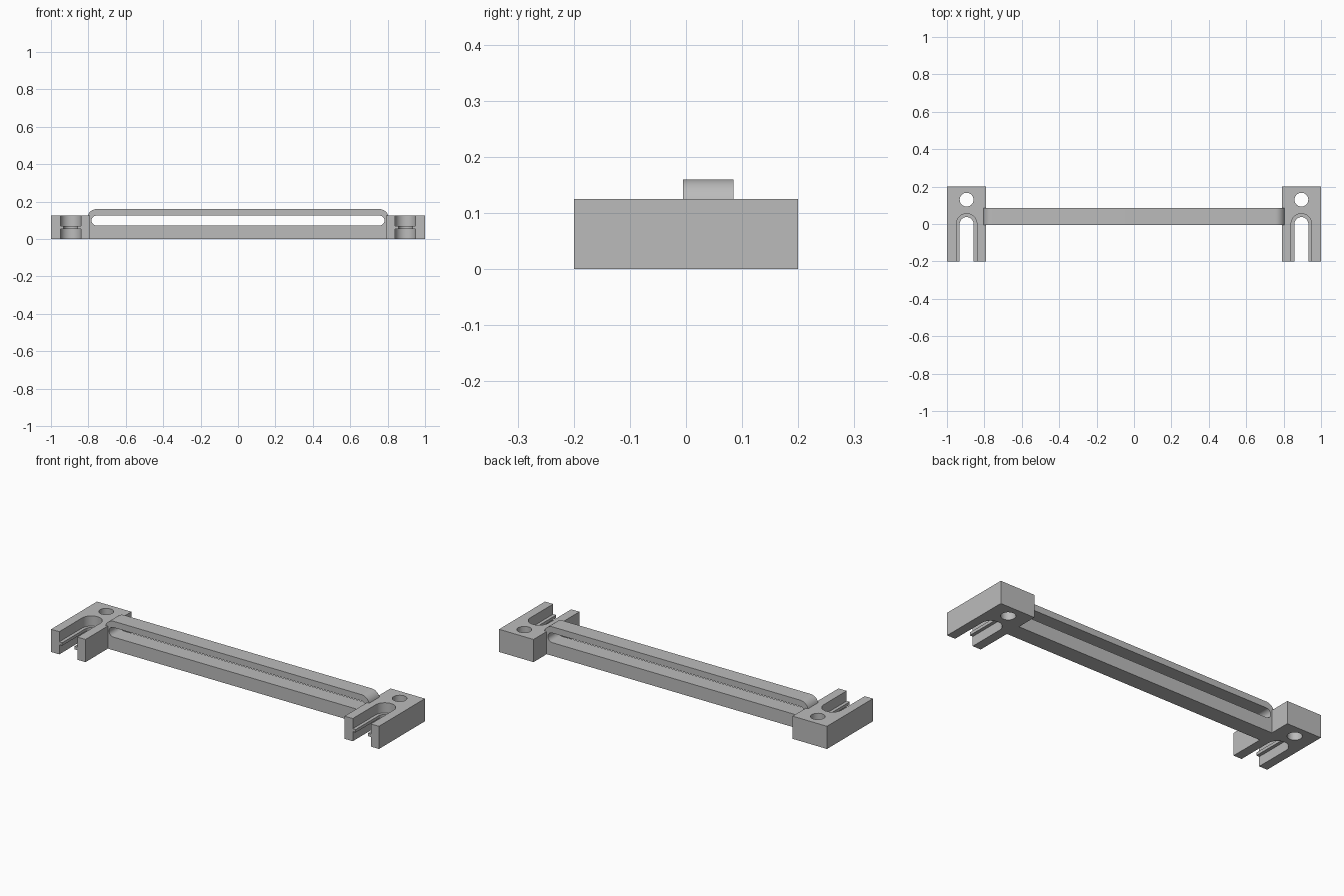
import bpy, bmesh, math

if "Cube" in bpy.data.objects:
    bpy.data.objects.remove(bpy.data.objects["Cube"])

grey = bpy.data.materials.new("plain grey")
grey.diffuse_color = (0.5, 0.5, 0.5, 1)
grey.use_nodes = True
grey.node_tree.nodes["Principled BSDF"].inputs["Base Color"].default_value = grey.diffuse_color


def prism(name, outline, lo, hi, axis):
    """Extrude a 2D outline along z, or along y with the outline in x and z."""
    bm = bmesh.new()
    place = (lambda p: (p[0], p[1], lo)) if axis == "z" else (lambda p: (p[0], lo, p[1]))
    face = bm.faces.new([bm.verts.new(place(p)) for p in outline])
    ext = bmesh.ops.extrude_face_region(bm, geom=[face])["geom"]
    shift = (0, 0, hi - lo) if axis == "z" else (0, hi - lo, 0)
    bmesh.ops.translate(bm, vec=shift, verts=[v for v in ext if isinstance(v, bmesh.types.BMVert)])
    bmesh.ops.recalc_face_normals(bm, faces=bm.faces)
    mesh = bpy.data.meshes.new(name)
    bm.to_mesh(mesh)
    bm.free()
    mesh.materials.append(grey)
    ob = bpy.data.objects.new(name, mesh)
    bpy.context.collection.objects.link(ob)
    return ob


def arc(cx, cy, r, start, end, n):
    return [(cx + r * math.cos(math.radians(start + (end - start) * i / n)),
             cy + r * math.sin(math.radians(start + (end - start) * i / n))) for i in range(n + 1)]


def combine(ob, other, operation):
    mod = ob.modifiers.new("combine", "BOOLEAN")
    mod.operation, mod.solver, mod.object = operation, "EXACT", other
    bpy.context.view_layer.objects.active = ob
    bpy.ops.object.modifier_apply(modifier=mod.name)
    bpy.data.objects.remove(other, do_unlink=True)


def keyhole(cx, r, lo, hi):
    """Round-ended slot, open toward the front."""
    return prism("slot_cutter", arc(cx, 0, r, 0, 180, 24) + [(cx - r, -0.3), (cx + r, -0.3)], lo, hi, "z")


# Long bar with rounded top corners
E, TOP, R = 0.806, 0.16, 0.05
bracket = prism("mounting_bracket", [(-E, 0), (E, 0)] + arc(E - R, TOP - R, R, 0, 90, 12)
                + arc(R - E, TOP - R, R, 90, 180, 12), -0.005, 0.085, "y")

# Long round-ended window through the bar
W, r = 0.783, 0.0265
window = prism("window_cutter", arc(W - r, 0.099, r, -90, 90, 16)
               + arc(r - W, 0.099, r, 90, 270, 16), -0.1, 0.2, "y")

# End blocks
for s in (-1, 1):
    a, b = sorted((s * 0.79, s))
    block = prism("end_block", [(a, -0.2), (b, -0.2), (b, 0.2), (a, 0.2)], 0, 0.125, "z")
    combine(bracket, block, "UNION")
combine(bracket, window, "DIFFERENCE")

# Stepped slots, with a thin rib left at mid height, and bolt holes
for s in (-1, 1):
    c = s * 0.895
    combine(bracket, keyhole(c, 0.037, -0.1, 0.3), "DIFFERENCE")
    combine(bracket, keyhole(c, 0.055, 0.069, 0.3), "DIFFERENCE")
    combine(bracket, keyhole(c, 0.055, -0.1, 0.053), "DIFFERENCE")
    hole = prism("hole_cutter", arc(c, 0.13, 0.037, 0, 345, 23), -0.1, 0.3, "z")
    combine(bracket, hole, "DIFFERENCE")

bpy.ops.object.select_all(action="DESELECT")
bracket.select_set(True)
bpy.context.view_layer.objects.active = bracket
bpy.ops.object.shade_smooth_by_angle(angle=math.radians(30))
